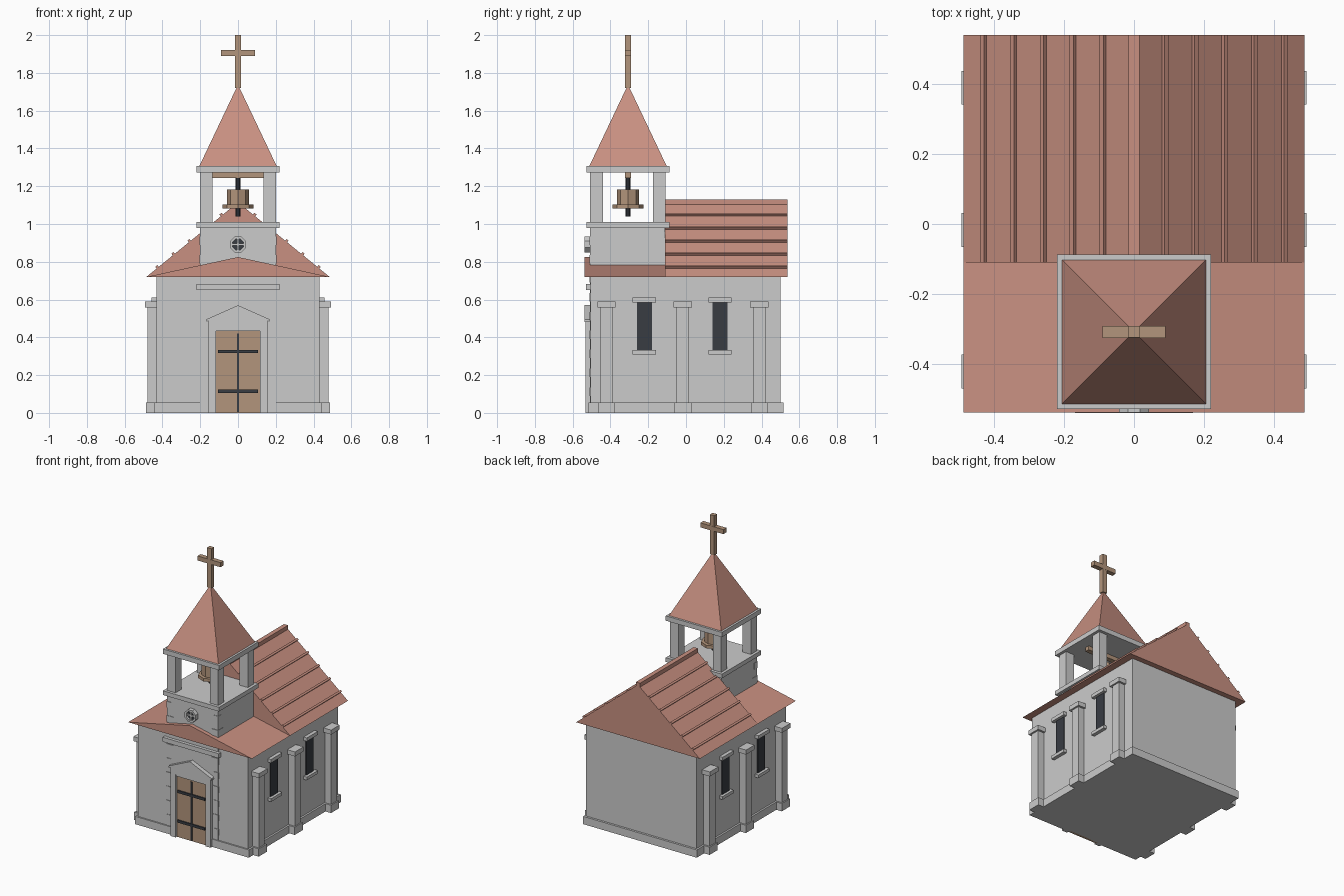
import bpy, math
from mathutils import Matrix

if "Cube" in bpy.data.objects:
    bpy.data.objects.remove(bpy.data.objects["Cube"])


def mat(name, c):
    m = bpy.data.materials.new(name)
    m.diffuse_color = (*c, 1)
    m.use_nodes = True
    m.node_tree.nodes["Principled BSDF"].inputs["Base Color"].default_value = m.diffuse_color
    return m


RED = mat("terracotta", (0.58, 0.28, 0.22))
WOOD = mat("wood", (0.45, 0.30, 0.20))
DARK = mat("iron", (0.04, 0.045, 0.055))


def mesh(name, verts, faces, m=None):
    me = bpy.data.meshes.new(name)
    me.from_pydata(verts, [], faces)
    ob = bpy.data.objects.new(name, me)
    bpy.context.collection.objects.link(ob)
    if m:
        me.materials.append(m)
    return ob


def prism(name, pts, y0, y1, m=None):
    """Extrude an xz profile (counter-clockwise seen from the front) along y."""
    n = len(pts)
    v = [(x, y0, z) for x, z in pts] + [(x, y1, z) for x, z in pts]
    f = [tuple(range(n)), tuple(range(2 * n - 1, n - 1, -1))]
    f += [(i, n + i, n + (i + 1) % n, (i + 1) % n) for i in range(n)]
    return mesh(name, v, f, m)


def box(name, x0, x1, y0, y1, z0, z1, m=None):
    return prism(name, [(x0, z0), (x1, z0), (x1, z1), (x0, z1)], y0, y1, m)


def cyl(name, r1, r2, z0, z1, y, n, m=None):
    bpy.ops.mesh.primitive_cone_add(vertices=n, radius1=r1, radius2=r2, depth=z1 - z0,
                                    location=(0, y, (z0 + z1) / 2))
    ob = bpy.context.object
    ob.name = name
    if m:
        ob.data.materials.append(m)
    return ob


def pair(name, x0, x1, *rest):
    """A box and its mirror image across x = 0."""
    box(name + "_right", x0, x1, *rest)
    box(name + "_left", -x1, -x0, *rest)


TY = -0.307  # tower centre line

# Nave walls and plinth
box("nave_walls", -0.432, 0.432, -0.505, 0.5, 0, 0.72)
box("plinth", -0.445, 0.445, -0.515, 0.515, 0, 0.055)

# Buttresses with caps
for y in (-0.42, -0.017, 0.388):
    pair("buttress", 0.42, 0.48, y - 0.033, y + 0.033, 0, 0.56)
    pair("buttress_foot", 0.42, 0.488, y - 0.045, y + 0.045, 0, 0.055)
    pair("buttress_cap", 0.42, 0.492, y - 0.048, y + 0.048, 0.558, 0.59)

# Side windows with sill and lintel
for y in (-0.22, 0.18):
    pair("window_glass", 0.42, 0.438, y - 0.04, y + 0.04, 0.33, 0.586, DARK)
    pair("window_sill", 0.42, 0.457, y - 0.062, y + 0.062, 0.31, 0.332)
    pair("window_lintel", 0.42, 0.457, y - 0.062, y + 0.062, 0.585, 0.61)

# Roofs: steep at the back, shallow in front
prism("main_roof", [(-0.485, 0.72), (0.485, 0.72), (0, 1.115)], -0.11, 0.538, RED)
prism("front_roof", [(-0.485, 0.72), (0.485, 0.72), (0, 0.825)], -0.537, -0.105, RED)
box("ridge_cap", -0.016, 0.016, -0.11, 0.538, 1.09, 1.13, RED)
slope = math.atan2(0.395, 0.485)
for s in (-1, 1):
    for i in range(1, 6):
        x = 0.085 * i
        b = box("roof_batten", -0.007, 0.007, -0.11, 0.538, -0.012, 0.012, RED)
        b.matrix_world = (Matrix.Translation((s * x, 0, 1.115 - x * 0.395 / 0.485))
                          @ Matrix.Rotation(s * slope, 4, 'Y'))

# Bell tower: shaft, corner stones, slabs and posts
box("tower_shaft", -0.2, 0.2, -0.508, -0.11, 0, 0.985)
for i in range(9):
    w = 0.055 if i % 2 else 0.035
    pair("corner_stone", 0.203 - w, 0.203, -0.512, -0.512 + w, 0.09 + 0.1 * i, 0.135 + 0.1 * i)
box("belfry_floor", -0.22, 0.22, TY - 0.22, TY + 0.22, 0.98, 1.01)
box("belfry_ceiling", -0.22, 0.22, TY - 0.22, TY + 0.22, 1.272, 1.306)
for y in (-0.507, -0.175):
    pair("belfry_post", 0.135, 0.2, y, y + 0.067, 1.01, 1.272)

# Spire and cross
q = 0.205
mesh("spire", [(-q, TY - q, 1.306), (q, TY - q, 1.306), (q, TY + q, 1.306), (-q, TY + q, 1.306),
               (0, TY, 1.738)], [(3, 2, 1, 0), (0, 1, 4), (1, 2, 4), (2, 3, 4), (3, 0, 4)], RED)
box("cross_post", -0.017, 0.017, TY - 0.016, TY + 0.016, 1.72, 2.0, WOOD)
box("cross_arm", -0.09, 0.09, TY - 0.017, TY + 0.017, 1.89, 1.922, WOOD)

# Bell
box("bell_beam", -0.137, 0.137, TY - 0.017, TY + 0.017, 1.244, 1.272, WOOD)
cyl("bell_rod", 0.013, 0.013, 1.04, 1.244, TY, 8, DARK)
cyl("bell_body", 0.058, 0.058, 1.1, 1.182, TY, 8, WOOD)
cyl("bell_rim", 0.081, 0.081, 1.082, 1.103, TY, 8, WOOD)

# Round window: glass, ring and bars
ZW = 0.892


def ring_pts(r):
    return [(r * math.cos(math.pi * (2 * k + 1) / 8), ZW + r * math.sin(math.pi * (2 * k + 1) / 8))
            for k in range(8)]


prism("round_window_glass", ring_pts(0.038), -0.52, -0.5, DARK)
o, n = ring_pts(0.046), ring_pts(0.032)
for k in range(8):
    j = (k + 1) % 8
    prism("round_window_rim", [o[k], o[j], n[j], n[k]], -0.537, -0.5)
box("round_window_bar", -0.005, 0.005, -0.53, -0.51, ZW - 0.034, ZW + 0.034)
box("round_window_crossbar", -0.034, 0.034, -0.53, -0.51, ZW - 0.005, ZW + 0.005)

# Door, iron straps and pedimented frame
box("facade_band", -0.22, 0.22, -0.53, -0.5, 0.65, 0.682)
box("door", -0.117, 0.117, -0.518, -0.5, 0, 0.436, WOOD)
box("door_split", -0.006, 0.006, -0.524, -0.51, 0.005, 0.42, DARK)
for z in (0.115, 0.325):
    box("door_strap", -0.107, 0.107, -0.526, -0.51, z - 0.009, z + 0.009, DARK)
pair("door_jamb", 0.117, 0.157, -0.532, -0.5, 0, 0.445)
box("door_lintel", -0.12, 0.12, -0.528, -0.5, 0.434, 0.447)
prism("door_pediment", [(-0.157, 0.445), (0.157, 0.445), (0.157, 0.49), (0, 0.56), (-0.157, 0.49)],
      -0.532, -0.5)
for s in (1, -1):
    p = [(0, 0.552), (s * 0.168, 0.482), (s * 0.168, 0.495), (0, 0.57)]
    prism("pediment_moulding", p if s > 0 else p[::-1], -0.538, -0.5)
